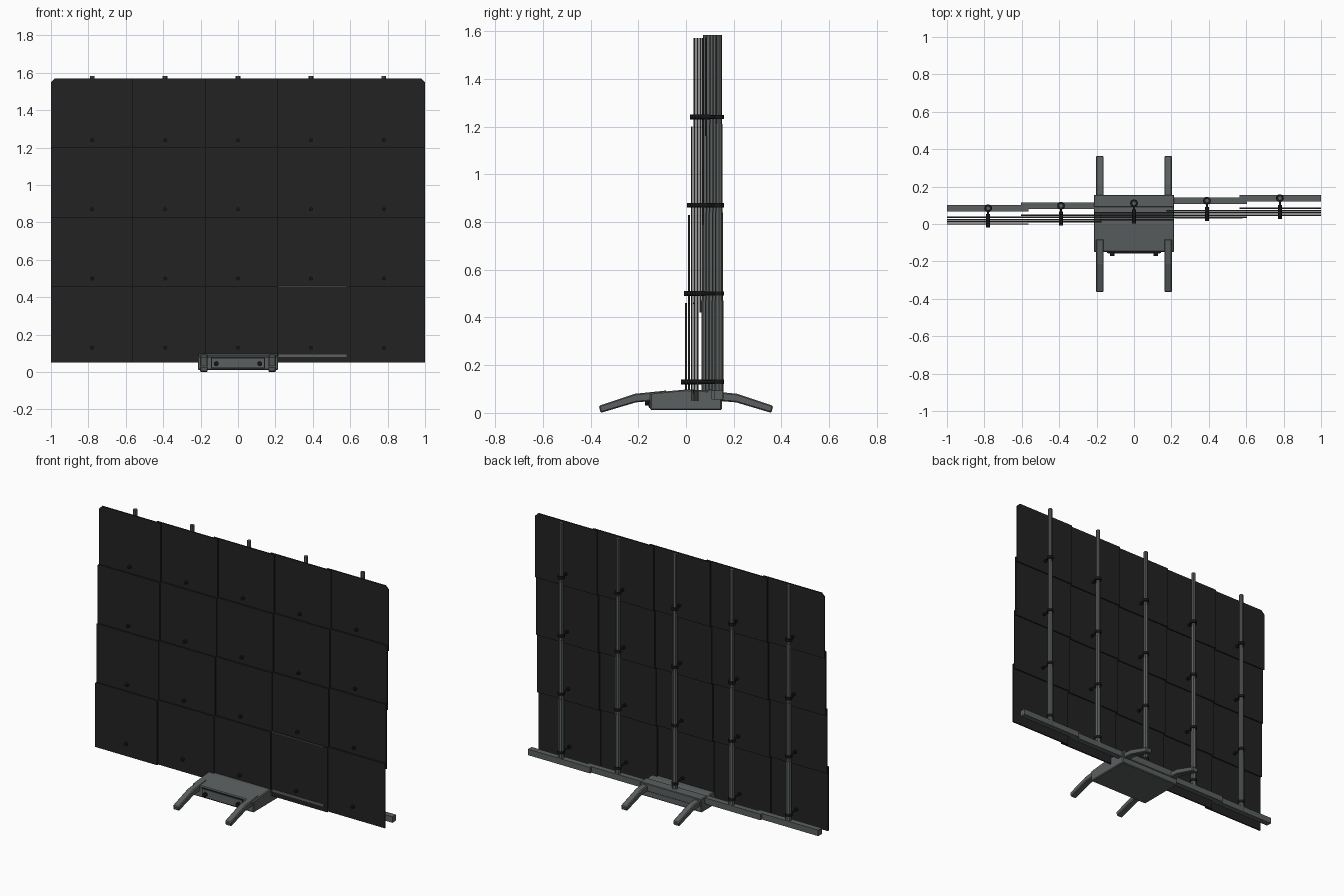
import bpy, bmesh, math
from mathutils import Vector

if "Cube" in bpy.data.objects:
    bpy.data.objects.remove(bpy.data.objects["Cube"])


def material(name, rgb):
    m = bpy.data.materials.new(name)
    m.diffuse_color = (*rgb, 1)
    m.use_nodes = True
    m.node_tree.nodes["Principled BSDF"].inputs["Base Color"].default_value = m.diffuse_color
    return m


PANEL = material("charcoal panel", (0.016, 0.016, 0.016))
GREY = material("metal grey", (0.105, 0.115, 0.115))
BLACK = material("black fittings", (0.008, 0.008, 0.009))


def add(name, bm, mat):
    bmesh.ops.recalc_face_normals(bm, faces=bm.faces)
    me = bpy.data.meshes.new(name)
    bm.to_mesh(me)
    bm.free()
    me.materials.append(mat)
    ob = bpy.data.objects.new(name, me)
    bpy.context.collection.objects.link(ob)
    return ob


def prism(name, outline, axis, a, b, mat, bevel=0):
    """Extrude a 2D outline along x (outline is y,z) or y (outline is x,z)."""
    bm = bmesh.new()
    def co(u, v, w):
        return (w, u, v) if axis == 'x' else (u, w, v)
    lo = [bm.verts.new(co(u, v, a)) for u, v in outline]
    hi = [bm.verts.new(co(u, v, b)) for u, v in outline]
    n = len(outline)
    bm.faces.new(lo)
    bm.faces.new(hi)
    for i in range(n):
        bm.faces.new((lo[i], lo[(i + 1) % n], hi[(i + 1) % n], hi[i]))
    ob = add(name, bm, mat)
    if bevel:
        m = ob.modifiers.new("bevel", 'BEVEL')
        m.width, m.segments = bevel, 1
    return ob


def box(name, x, y, z, mat, bevel=0):
    return prism(name, [(x[0], z[0]), (x[1], z[0]), (x[1], z[1]), (x[0], z[1])],
                 'y', y[0], y[1], mat, bevel)


def rod(name, p, q, r, mat, sides=12):
    p, q = Vector(p), Vector(q)
    d = q - p
    bm = bmesh.new()
    bmesh.ops.create_cone(bm, cap_ends=True, segments=sides, radius1=r, radius2=r, depth=d.length)
    bmesh.ops.rotate(bm, verts=bm.verts, matrix=d.to_track_quat('Z', 'Y').to_matrix())
    bmesh.ops.translate(bm, verts=bm.verts, vec=(p + q) / 2)
    return add(name, bm, mat)


# Overlapping panels, each column and row stepping backwards
PITCH_X, PITCH_Z, STEP = 0.39, 0.37, 0.012
for c in range(5):
    cx = (c - 2) * PITCH_X
    x0, x1 = max(cx - 0.215, -1), min(cx + 0.215, 1)
    if c == 0:
        x0 = -1
    if c == 4:
        x1 = 1
    post_y = 0.084 + 0.0135 * c
    for r in range(4):
        y = -0.004 + STEP * (c + r)
        z0, z1 = 0.05 + PITCH_Z * r, 0.46 + PITCH_Z * r
        cl = 0.022 if (c == 0 and r == 3) else 0.004
        cr = 0.022 if (c == 4 and r == 3) else 0.004
        prism("panel", [(x0, z0), (x1, z0), (x1, z1 - cr), (x1 - cr, z1),
                        (x0 + cl, z1), (x0, z1 - cl)], 'y', y, y + 0.008, PANEL)
        # Pin through the panel, clamped to the post
        z = 0.13 + PITCH_Z * r
        rod("panel_pin", (cx, y - 0.016, z), (cx, post_y, z), 0.006, BLACK)
        rod("pin_head", (cx, y - 0.016, z), (cx, y, z), 0.010, BLACK)
        rod("pin_nut", (cx, y + 0.008, z), (cx, y + 0.022, z), 0.010, BLACK)
        rod("post_clamp", (cx, post_y, z - 0.009), (cx, post_y, z + 0.009), 0.021, BLACK)
        # Telescoping post section
        rad = 0.0185 - 0.002 * r
        bottom = 0.06 if r == 0 else 0.45 + PITCH_Z * (r - 1)
        rod("post_section", (cx, post_y, bottom), (cx, post_y, 0.47 + PITCH_Z * r + 0.004 * (r == 3)),
            rad, GREY, 8)
    # Telescoping bottom rail section
    box("bottom_rail", (x0, x1), (post_y - 0.018, post_y + 0.018),
        (0.056, 0.094), GREY)

# Exposed thin strips on one lower panel
y = -0.004 + STEP * 3
box("lower_strip", (0.217, 0.58), (y - 0.002, y), (0.08, 0.095), GREY)
box("upper_strip", (0.217, 0.58), (y - 0.002, y), (0.457, 0.462), GREY)

# Base housing with sloped lid
prism("base_housing", [(-0.15, 0.012), (0.15, 0.012), (0.15, 0.085), (0.06, 0.096),
                       (0.0, 0.098), (-0.15, 0.084)], 'x', -0.215, 0.215, GREY, 0.005)
box("rail_socket", (-0.215, 0.215), (0.09, 0.155), (0.05, 0.098), GREY, 0.003)

# Front control plate and knobs
box("control_recess", (-0.145, 0.145), (-0.154, -0.149), (0.02, 0.077), BLACK)
box("control_plate", (-0.14, 0.14), (-0.158, -0.149), (0.024, 0.073), GREY)
for s in (-1, 1):
    rod("knob", (s * 0.116, -0.172, 0.045), (s * 0.116, -0.155, 0.045), 0.013, BLACK)

# Bent feet, front and back on both sides
for sx in (-1, 1):
    for sy in (-1, 1):
        prism("foot", [(sy * u, v) for u, v in
                       [(0.08, 0.055), (0.21, 0.044), (0.358, 0.0), (0.365, 0.03),
                        (0.215, 0.080), (0.08, 0.094)]],
              'x', sx * 0.183 - 0.021, sx * 0.183 + 0.021, GREY, 0.005)
